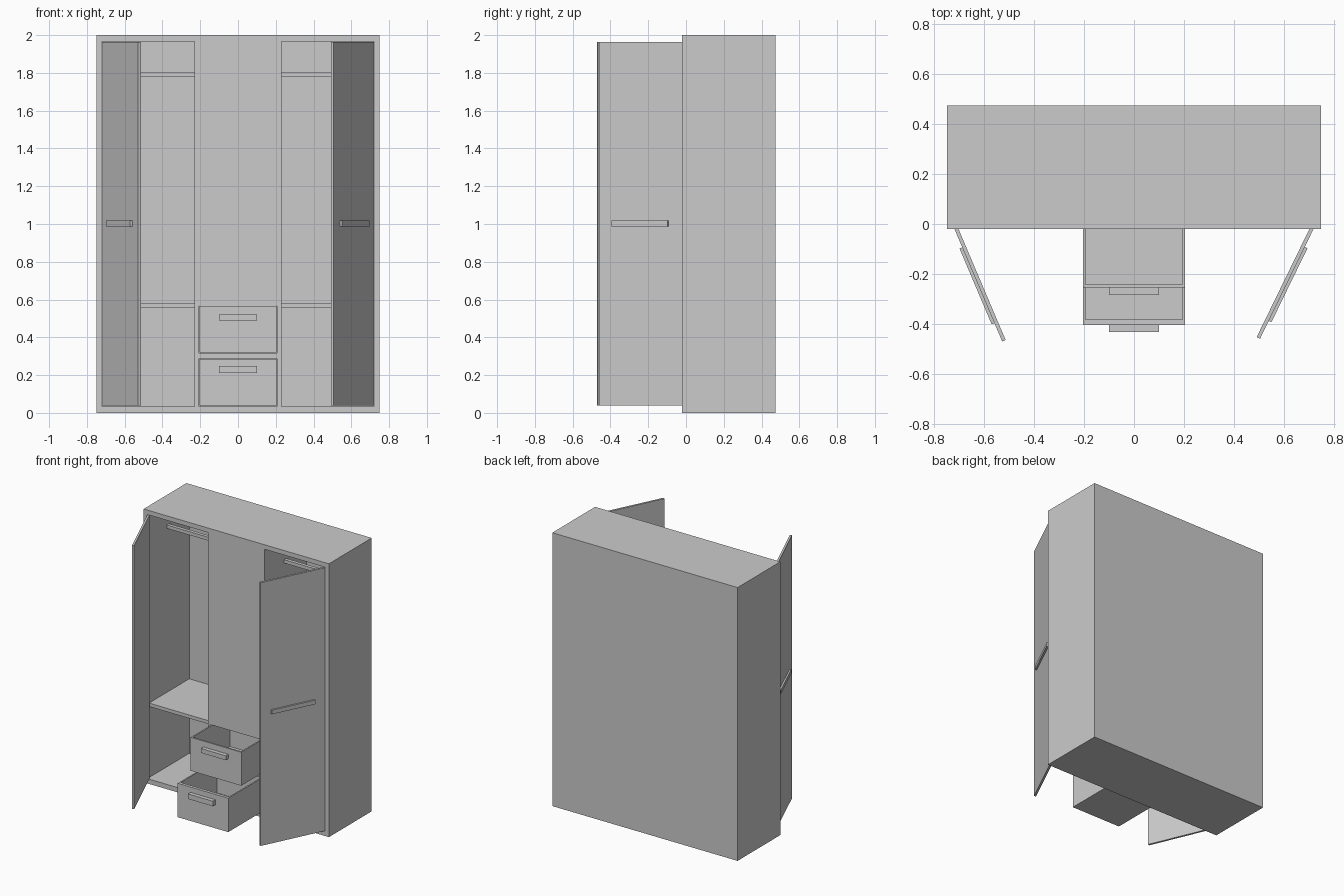
import bpy
from math import radians
from mathutils import Matrix

if "Cube" in bpy.data.objects:
    bpy.data.objects.remove(bpy.data.objects["Cube"])


def box(name, x, y, z):
    """Axis-aligned box from (min, max) ranges."""
    bpy.ops.mesh.primitive_cube_add(size=1)
    ob = bpy.context.object
    ob.name = ob.data.name = name
    rs = (x, y, z)
    ob.data.transform(Matrix.Translation([(a + b) / 2 for a, b in rs])
                      @ Matrix.Diagonal([b - a for a, b in rs] + [1]))
    return ob


def cut(target, *ranges):
    """Carve a box-shaped hollow out of the target."""
    cutter = box("cutter", *ranges)
    cutter.hide_render = True
    mod = target.modifiers.new("hollow", 'BOOLEAN')
    mod.operation = 'DIFFERENCE'
    mod.solver = 'EXACT'
    mod.object = cutter
    bpy.context.view_layer.objects.active = target
    bpy.ops.object.modifier_apply(modifier=mod.name)
    bpy.data.objects.remove(cutter, do_unlink=True)


FRONT, BACK = -0.02, 0.475
INNER_BACK = 0.465

# Carcass with two hanging compartments and two drawer slots
carcass = box("carcass", (-0.75, 0.75), (FRONT, BACK), (0, 2))
for x in ((-0.72, -0.23), (0.23, 0.72)):
    cut(carcass, x, (FRONT - 0.1, INNER_BACK), (0.035, 1.967))
for z in ((0.035, 0.288), (0.318, 0.567)):
    cut(carcass, (-0.207, 0.207), (FRONT - 0.1, INNER_BACK), z)

# Shelf, hanging rail, hinged door and handle on each side
for side, s, angle in (("left", -1, 67), ("right", 1, 64)):
    x = tuple(sorted((0.23 * s, 0.72 * s)))
    box(side + "_shelf", x, (0.0, INNER_BACK), (0.555, 0.58))
    box(side + "_rail", x, (0.205, 0.23), (1.78, 1.805))

    # Door parts are built around the hinge, then swung open
    def along(a, b):
        return tuple(sorted((-s * a, -s * b)))
    door = box(side + "_door", along(0, 0.49), (0, 0.015), (0.038, 1.964))
    handle = box(side + "_door_handle", along(0.08, 0.41), (-0.012, 0.007), (0.988, 1.018))
    for ob in (door, handle):
        ob.location = (0.72 * s, FRONT, 0)
        ob.rotation_euler.z = radians(angle * s)

# Two pulled-out drawers with bar handles
for name, y, wall, z, hz in (
        ("lower", -0.405, 0.022, (0.038, 0.286), (0.21, 0.247)),
        ("upper", -0.255, 0.012, (0.32, 0.565), (0.49, 0.522))):
    drawer = box(name + "_drawer", (-0.205, 0.205), (y, y + 0.45), z)
    cut(drawer, (-0.195, 0.195), (y + wall, y + 0.44), (z[0] + 0.012, z[1] + 0.1))
    box(name + "_drawer_handle", (-0.1, 0.1), (y - 0.029, y + 0.002), hz)
